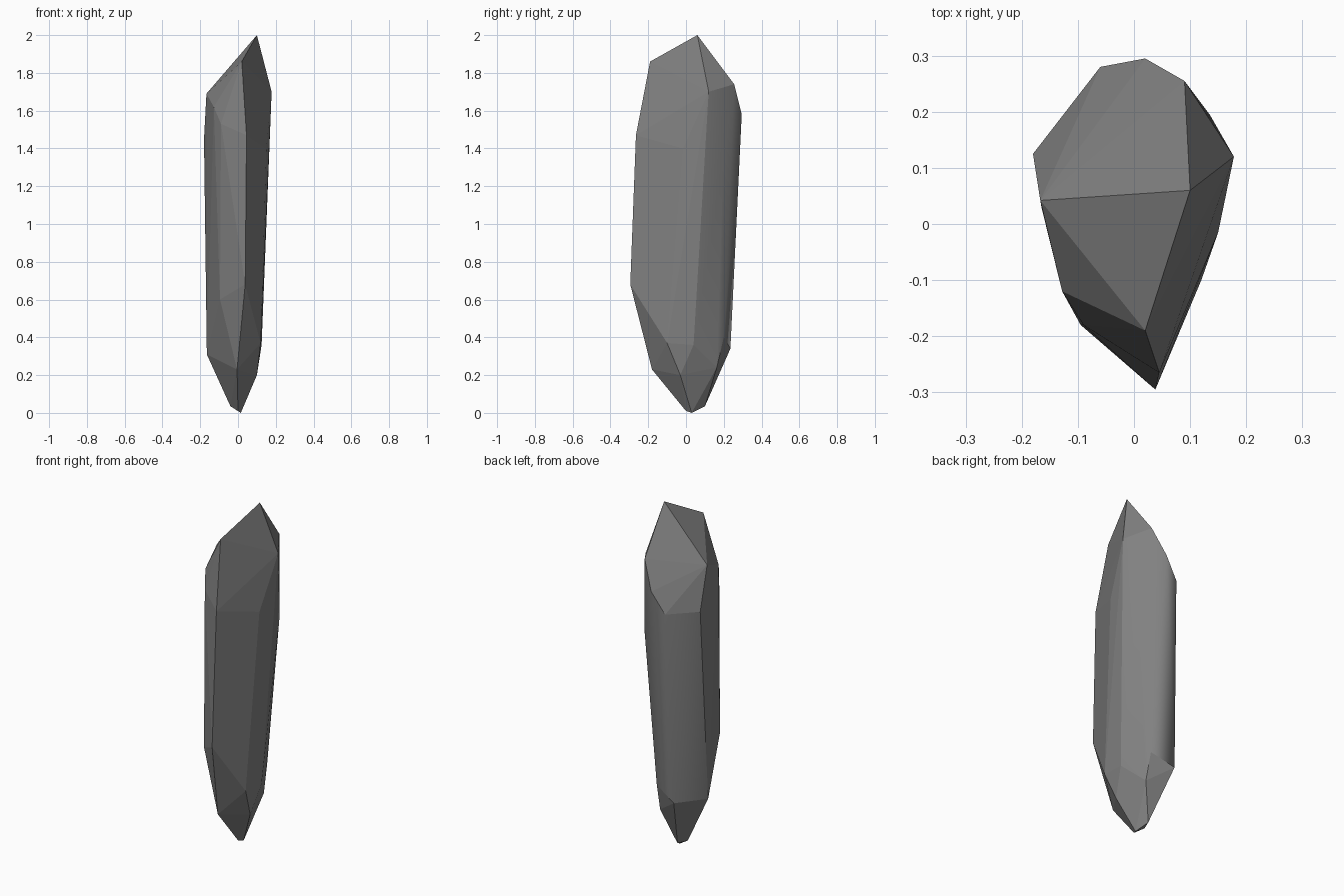
import bpy, bmesh

# Corner points of the faceted shard, grouped by height
crown = [(0.10, 0.06, 2.0), (0.02, -0.19, 1.86), (-0.167, 0.042, 1.69),
         (0.178, 0.12, 1.70), (0.09, 0.255, 1.74), (-0.128, -0.12, 1.62)]
shoulder = [(0.02, 0.295, 1.58), (0.045, -0.265, 1.47), (0.15, -0.015, 1.40),
            (0.135, 0.195, 1.30), (-0.06, 0.28, 1.46), (-0.18, 0.125, 1.45),
            (-0.09, -0.18, 1.53)]
base = [(0.038, -0.295, 0.68), (-0.095, -0.18, 0.60), (0.12, -0.10, 0.37),
        (0.125, 0.04, 0.36), (0.05, 0.20, 0.40), (-0.085, 0.235, 0.34),
        (-0.165, 0.03, 0.31), (-0.005, -0.18, 0.23),
        (0.10, -0.03, 0.20), (0.054, 0.163, 0.24)]
tip = [(0.015, 0.03, 0.0), (-0.015, 0.10, 0.035), (-0.04, 0.04, 0.035),
       (0.0, 0.0, 0.01)]

# Wrap the corners in one solid
bm = bmesh.new()
for p in crown + shoulder + base + tip:
    bm.verts.new(p)
bmesh.ops.convex_hull(bm, input=bm.verts)
loose = [v for v in bm.verts if not v.link_faces]
bmesh.ops.delete(bm, geom=loose, context='VERTS')
bmesh.ops.recalc_face_normals(bm, faces=bm.faces)

# Flat facets, except the rounded upright faces along the back
for f in bm.faces:
    f.smooth = f.normal.y > 0 and abs(f.normal.z) < 0.15
mesh = bpy.data.meshes.new("crystal_shard")
bm.to_mesh(mesh)
bm.free()

shard = bpy.data.objects.new("crystal_shard", mesh)
bpy.context.collection.objects.link(shard)

# Dark grey stone
stone = bpy.data.materials.new("dark_stone")
stone.diffuse_color = (0.22, 0.22, 0.22, 1)
mesh.materials.append(stone)
